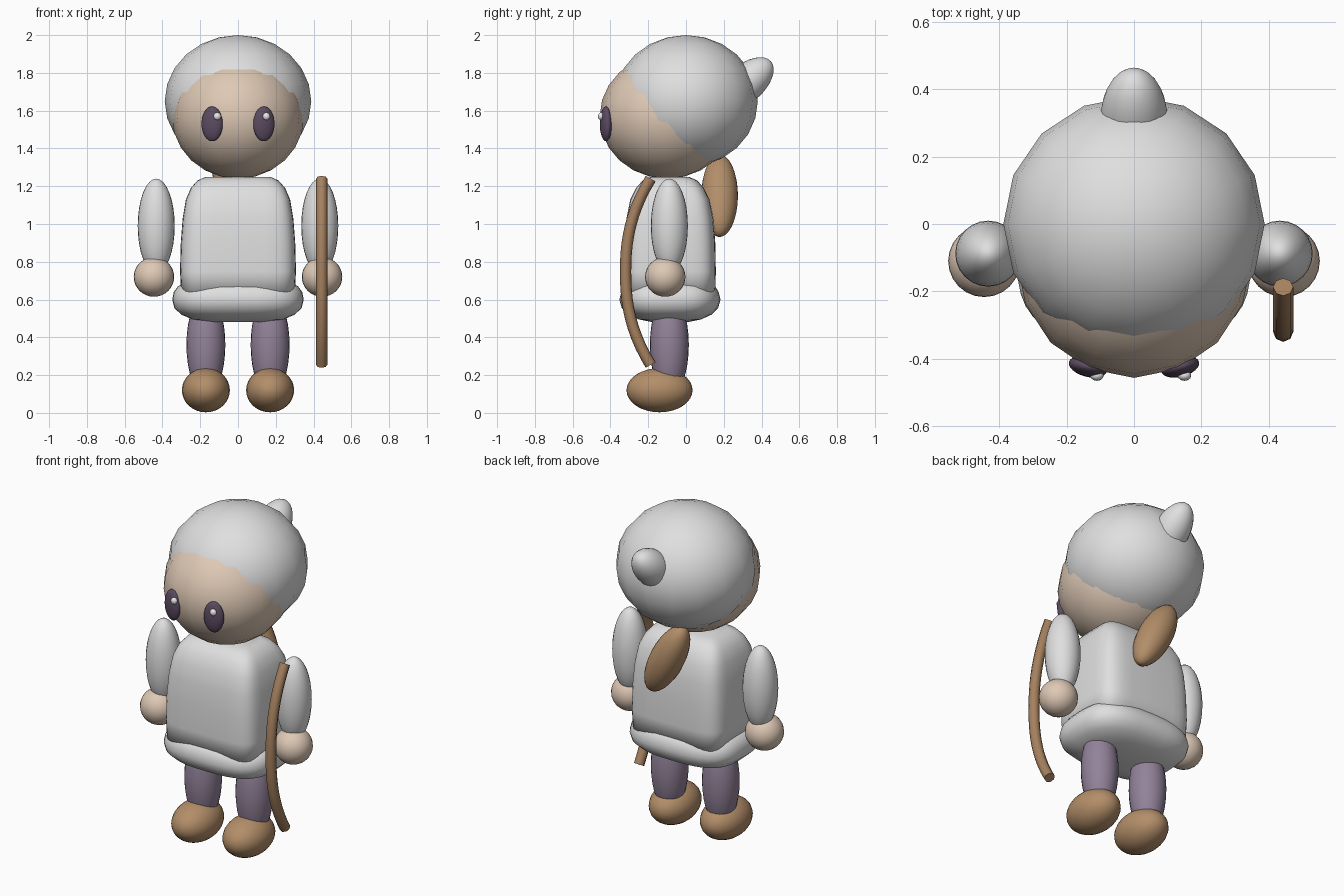
import bpy, bmesh, math
from mathutils import Vector

cube = bpy.data.objects.get("Cube")
if cube:
    bpy.data.objects.remove(cube, do_unlink=True)


def material(name, r, g, b):
    m = bpy.data.materials.new(name)
    m.use_nodes = True
    m.diffuse_color = (r, g, b, 1)
    m.node_tree.nodes["Principled BSDF"].inputs["Base Color"].default_value = (r, g, b, 1)
    return m


white = material("white_cloth", 0.74, 0.74, 0.74)
skin = material("skin", 0.73, 0.58, 0.46)
leather = material("brown_leather", 0.45, 0.27, 0.14)
wood = material("bow_wood", 0.38, 0.22, 0.115)
purple = material("purple_cloth", 0.29, 0.225, 0.32)
dark = material("dark_eye", 0.105, 0.07, 0.12)
glint = material("eye_glint", 0.8, 0.8, 0.8)


def ball(name, mat, centre, radii, rot=(0, 0, 0), segs=24, rings=16):
    """Smooth ellipsoid."""
    bpy.ops.mesh.primitive_uv_sphere_add(segments=segs, ring_count=rings, radius=1,
                                         location=centre, rotation=rot)
    ob = bpy.context.object
    ob.name = name
    ob.scale = radii
    ob.data.materials.append(mat)
    bpy.ops.object.shade_smooth()
    return ob


def loft(name, mat, rings, y, power, count=40):
    """Stack of rounded rectangles; each ring is (height, half width, half depth)."""
    bm = bmesh.new()
    loops = []
    for z, hx, hy in rings:
        loop = []
        for i in range(count):
            a = 2 * math.pi * i / count
            c, s = math.cos(a), math.sin(a)
            loop.append(bm.verts.new((hx * math.copysign(abs(c) ** (2 / power), c),
                                      y + hy * math.copysign(abs(s) ** (2 / power), s), z)))
        loops.append(loop)
    for low, high in zip(loops, loops[1:]):
        for i in range(count):
            j = (i + 1) % count
            bm.faces.new((low[i], low[j], high[j], high[i]))
    bm.faces.new(loops[0][::-1])
    bm.faces.new(loops[-1])
    me = bpy.data.meshes.new(name)
    bm.to_mesh(me)
    bm.free()
    ob = bpy.data.objects.new(name, me)
    bpy.context.collection.objects.link(ob)
    me.materials.append(mat)
    me.polygons.foreach_set("use_smooth", [True] * len(me.polygons))
    return ob


# Head, hair cap and the pointed bun at the back
ball("head", skin, (0, -0.1, 1.57), (0.35, 0.357, 0.33), segs=16, rings=12)
ball("hair", white, (0, 0, 1.65), (0.388, 0.38, 0.35), segs=16, rings=12)
bun_axis = Vector((0, 0.75, 0.65))
ball("bun", white, (0, 0.31, 1.74), (0.1, 0.1, 0.185),
     bun_axis.to_track_quat('Z', 'Y').to_euler())

# Tunic body and puffed hem
loft("tunic", white, [(0.62, 0.3, 0.24), (0.75, 0.307, 0.243), (0.9, 0.303, 0.24),
                      (1.03, 0.293, 0.23), (1.13, 0.276, 0.21), (1.19, 0.25, 0.18),
                      (1.23, 0.215, 0.145), (1.25, 0.17, 0.1)], -0.085, 5)
loft("tunic_hem", white, [(0.48, 0.16, 0.09), (0.495, 0.24, 0.165), (0.52, 0.3, 0.22),
                          (0.555, 0.337, 0.255), (0.6, 0.348, 0.268), (0.64, 0.34, 0.258),
                          (0.67, 0.318, 0.24), (0.688, 0.285, 0.21)], -0.085, 3)

# Paired parts
for side, s in (("left", 1), ("right", -1)):
    ball(side + "_arm", white, (s * 0.433, -0.088, 0.99), (0.098, 0.098, 0.25))
    ball(side + "_hand", skin, (s * 0.445, -0.11, 0.72), (0.107, 0.107, 0.105))
    ball(side + "_leg", purple, (s * 0.17, -0.088, 0.36), (0.103, 0.103, 0.27))
    ball(side + "_shoe", leather, (s * 0.17, -0.14, 0.12), (0.127, 0.175, 0.117))
    ball(side + "_eye", dark, (s * 0.137, -0.424, 1.53), (0.058, 0.03, 0.092),
         (0, 0, s * 0.25))
    ball(side + "_eye_glint", glint, (0.02 + s * 0.13, -0.45, 1.57), (0.02, 0.016, 0.02),
         segs=12, rings=8)

# Slanted pouch on the back
ball("back_pouch", leather, (0, 0.178, 1.15), (0.095, 0.097, 0.24), (0, -0.47, 0))

# Curved bow stave in front of the left hand
curve = bpy.data.curves.new("bow", 'CURVE')
curve.dimensions = '3D'
curve.bevel_depth = 0.03
curve.bevel_resolution = 2
curve.use_fill_caps = True
spline = curve.splines.new('POLY')
steps = 20
spline.points.add(steps)
for i, p in enumerate(spline.points):
    t = 2 * i / steps - 1
    p.co = (0.443, -0.32 + 0.133 * abs(t) ** 2.3, 0.747 + 0.493 * t, 1)
    p.radius = 1
spline.use_smooth = True
curve.materials.append(wood)
bow = bpy.data.objects.new("bow", curve)
bpy.context.collection.objects.link(bow)
